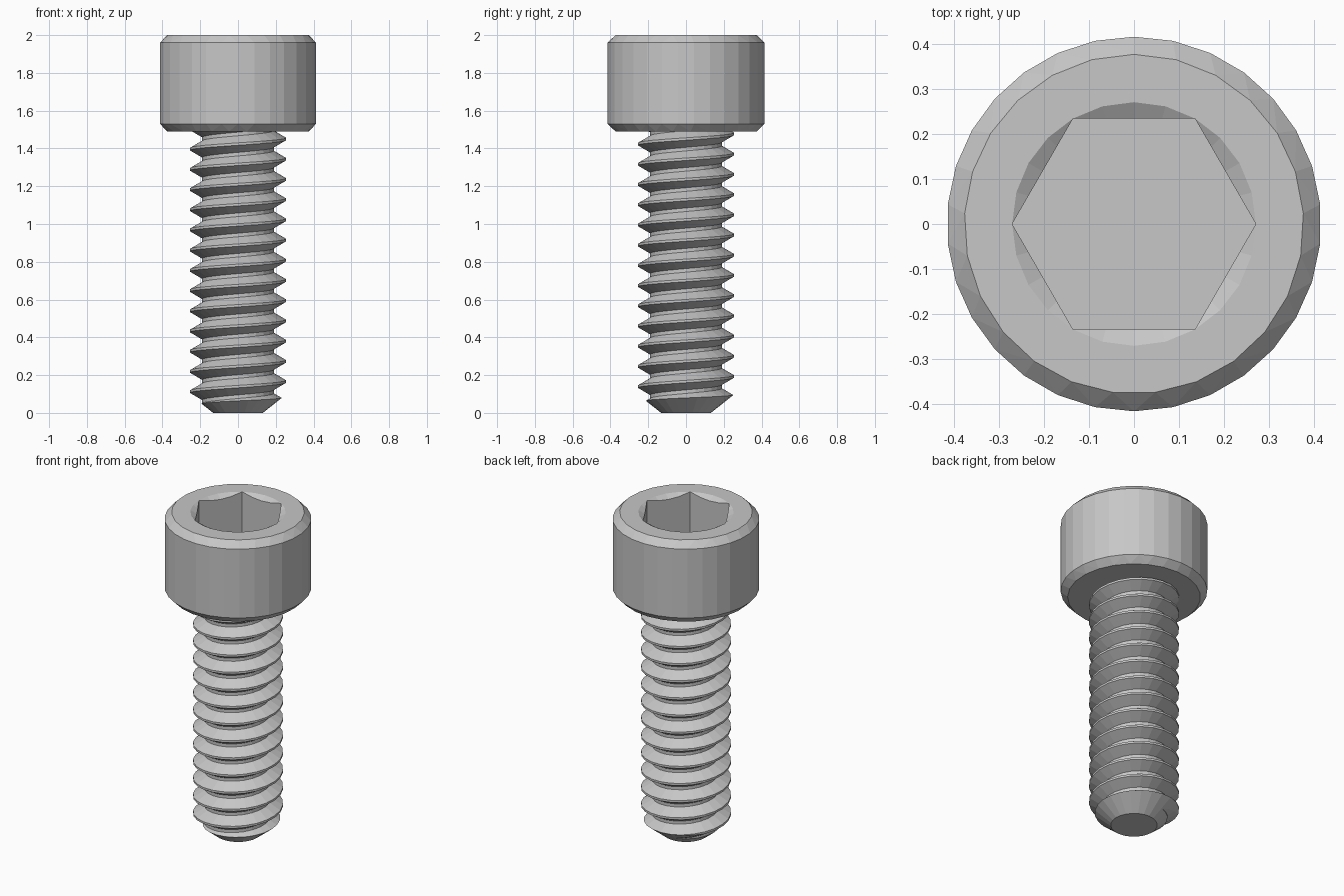
import bpy, bmesh
from math import sin, cos, pi, radians

if "Cube" in bpy.data.objects:
    bpy.data.objects.remove(bpy.data.objects["Cube"], do_unlink=True)

steel = bpy.data.materials.new("steel_grey")
steel.use_nodes = True
GREY = (0.57, 0.57, 0.57, 1)
steel.diffuse_color = GREY
steel.node_tree.nodes["Principled BSDF"].inputs["Base Color"].default_value = GREY


def finish(bm, name):
    bmesh.ops.recalc_face_normals(bm, faces=bm.faces)
    mesh = bpy.data.meshes.new(name)
    bm.to_mesh(mesh)
    bm.free()
    mesh.materials.append(steel)
    obj = bpy.data.objects.new(name, mesh)
    bpy.context.collection.objects.link(obj)
    return obj


def ring_hull(name, rings):
    """Convex solid around stacked polygons given as (radius, z, sides, start angle)."""
    bm = bmesh.new()
    for radius, z, sides, start in rings:
        for i in range(sides):
            a = radians(start) + 2 * pi * i / sides
            bm.verts.new((radius * cos(a), radius * sin(a), z))
    bmesh.ops.convex_hull(bm, input=bm.verts)
    bmesh.ops.dissolve_limit(bm, angle_limit=radians(0.5), verts=bm.verts, edges=bm.edges)
    return finish(bm, name)


def apply_boolean(obj, cutter, operation):
    mod = obj.modifiers.new("cut", 'BOOLEAN')
    mod.object, mod.operation, mod.solver = cutter, operation, 'EXACT'
    cutter.hide_render = True
    bpy.context.view_layer.update()
    graph = bpy.context.evaluated_depsgraph_get()
    mesh = bpy.data.meshes.new_from_object(obj.evaluated_get(graph))
    obj.modifiers.clear()
    obj.data = mesh
    bpy.data.objects.remove(cutter, do_unlink=True)


# Cylindrical head with chamfered rims
HEAD_BOTTOM = 1.49
head = ring_hull("head", [
    (0.376, HEAD_BOTTOM, 25, 90), (0.415, 1.53, 30, 90),
    (0.415, 1.96, 30, 90), (0.376, 2.0, 25, 90)])

# Hexagonal socket and its shallow conical lead-in
SOCKET = 0.27
apply_boolean(head, ring_hull("socket_cutter", [
    (SOCKET, 1.73, 6, 0), (SOCKET, 2.1, 6, 0)]), 'DIFFERENCE')
apply_boolean(head, ring_hull("lead_in_cutter", [
    (SOCKET - 0.17, 1.9, 24, 0), (SOCKET + 0.085, 2.05, 24, 0)]), 'DIFFERENCE')

# Helical thread: root flat, rising flank, crest flat, falling flank
PITCH, ROOT, CREST, SEGMENTS = 0.107, 0.19, 0.255, 24
profile = [(ROOT, -0.044), (CREST, -0.0065), (CREST, 0.0065), (ROOT, 0.044)]
z_start = 1.45 - 17 * PITCH
rows = 20 * SEGMENTS
bm = bmesh.new()
grid = []
for i in range(rows):
    a = 2 * pi * i / SEGMENTS
    z = z_start + PITCH * i / SEGMENTS
    grid.append([bm.verts.new((r * cos(a), r * sin(a), z + dz)) for r, dz in profile])
for i in range(rows - 1):
    low, high = grid[i], grid[i + 1]
    for k in range(3):
        bm.faces.new((low[k], high[k], high[k + 1], low[k + 1]))
    if i + SEGMENTS + 1 < rows:
        bm.faces.new((low[3], high[3], grid[i + SEGMENTS + 1][0], grid[i + SEGMENTS][0]))
rim = [e for e in bm.edges if e.is_boundary]
caps = bmesh.ops.holes_fill(bm, edges=rim, sides=0)["faces"]
tips = bmesh.ops.poke(bm, faces=caps)["verts"]
for v in tips:
    v.co = (0, 0, -0.8 if v.co.z < 0.5 else 2.2)
shank = finish(bm, "threaded_shank")

# Trim the thread to length with a chamfered tip
apply_boolean(shank, ring_hull("shank_trim", [
    (0.132, 0, 24, 0), (0.3, 0.134, 24, 0),
    (0.3, HEAD_BOTTOM + 0.005, 24, 0)]), 'INTERSECT')
